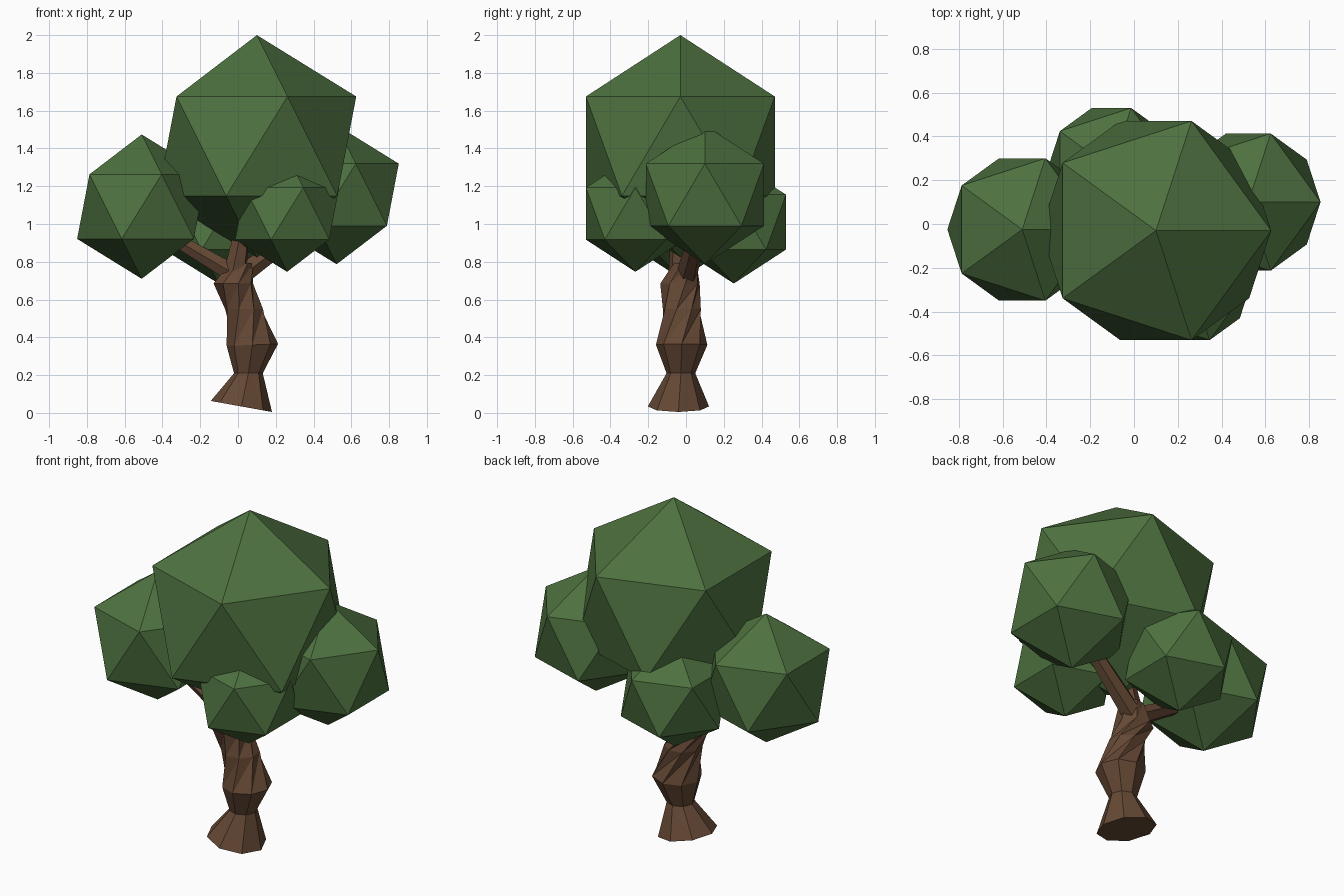
import bpy, bmesh
from math import sin, cos, radians, tau
from mathutils import Vector

if "Cube" in bpy.data.objects:
    bpy.data.objects.remove(bpy.data.objects["Cube"])


def material(name, rgb):
    m = bpy.data.materials.new(name)
    m.diffuse_color = (*rgb, 1)
    m.use_nodes = True
    m.node_tree.nodes["Principled BSDF"].inputs["Base Color"].default_value = m.diffuse_color
    return m


BARK = material("bark", (0.13, 0.065, 0.035))
LEAF = material("leaf", (0.075, 0.165, 0.05))


def loft(name, rings, mat):
    """Skin a list of vertex rings with flat triangles and cap both ends."""
    bm = bmesh.new()
    rows = [[bm.verts.new(p) for p in ring] for ring in rings]
    n = len(rows[0])
    for a, b in zip(rows, rows[1:]):
        for i in range(n):
            j = (i + 1) % n
            bm.faces.new((a[i], a[j], b[j]))
            bm.faces.new((a[i], b[j], b[i]))
    bm.faces.new(rows[0][::-1])
    bm.faces.new(rows[-1])
    bmesh.ops.recalc_face_normals(bm, faces=bm.faces)
    me = bpy.data.meshes.new(name)
    bm.to_mesh(me)
    bm.free()
    me.materials.append(mat)
    ob = bpy.data.objects.new(name, me)
    bpy.context.collection.objects.link(ob)


# Twisted trunk: centre x, y, z, radius, twist in degrees, tilt along x
SECTIONS = [
    (0.018, -0.04, 0.034, 0.162, 0, -0.18),
    (0.055, -0.027, 0.21, 0.076, -45, 0),
    (0.076, -0.023, 0.36, 0.136, -90, 0.04),
    (0.032, -0.022, 0.55, 0.104, -60, 0),
    (-0.025, -0.032, 0.685, 0.108, -30, 0),
    (0.015, -0.005, 0.79, 0.07, -15, 0),
]
rings = []
for cx, cy, cz, r, twist, tilt in SECTIONS:
    ring = []
    for i in range(8):
        t = tau * i / 8 + radians(twist)
        ring.append((cx + r * cos(t), cy + r * sin(t), cz + tilt * r * cos(t)))
    rings.append(ring)
loft("trunk", rings, BARK)


# Branches running from the trunk top into the foliage
def branch(name, start, end, r0, r1):
    start, end = Vector(start), Vector(end)
    q = (end - start).to_track_quat('Z', 'Y')
    circle = [Vector((cos(tau * i / 6), sin(tau * i / 6), 0)) for i in range(6)]
    loft(name, [[p + q @ (c * r) for c in circle]
                for p, r in ((start, r0), (end, r1))], BARK)


branch("left_branch", (-0.01, -0.02, 0.73), (-0.42, -0.02, 0.97), 0.055, 0.036)
branch("right_branch", (0.0, 0.0, 0.72), (0.42, 0.08, 1.03), 0.06, 0.04)
branch("centre_branch", (-0.02, -0.03, 0.72), (0.03, -0.04, 1.0), 0.065, 0.04)

# Foliage: icosahedra given by centre and radius
for name, loc, r in (
    ("crown_foliage", (0.10, -0.03, 1.412), 0.588),
    ("left_foliage", (-0.51, -0.025, 1.092), 0.382),
    ("right_foliage", (0.522, 0.10, 1.155), 0.368),
    ("back_foliage", (-0.103, 0.253, 1.01), 0.325),
    ("front_foliage", (0.26, -0.268, 1.055), 0.308),
):
    bpy.ops.mesh.primitive_ico_sphere_add(subdivisions=1, radius=r, location=loc)
    ob = bpy.context.object
    ob.name = name
    ob.data.materials.append(LEAF)
